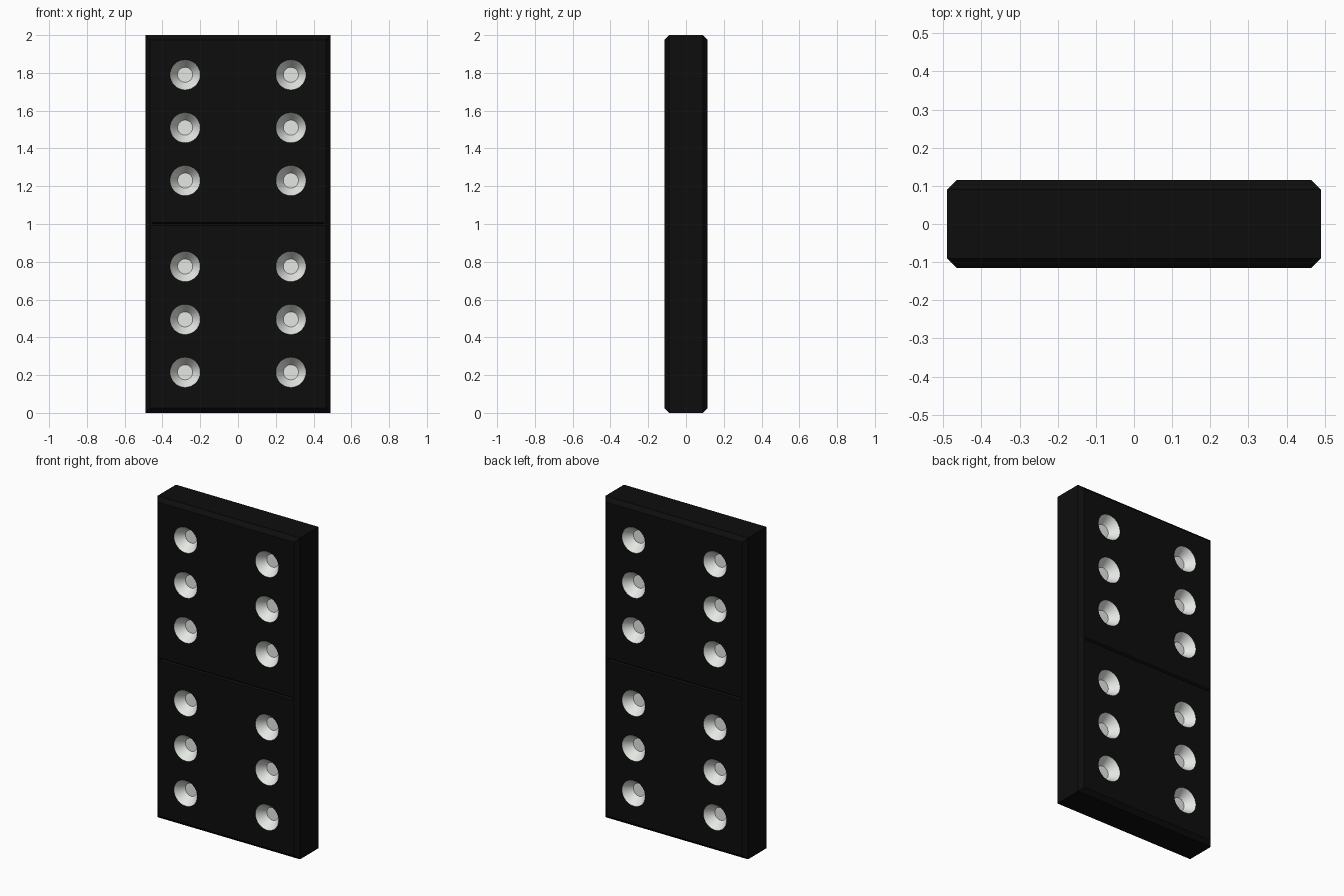
import bpy, bmesh, math
from mathutils import Matrix, Vector

if "Cube" in bpy.data.objects:
    bpy.data.objects.remove(bpy.data.objects["Cube"])

W, D, H, CH = 0.98, 0.23, 2.0, 0.025      # tile size and chamfer
R_OUT, R_IN, DEPTH = 0.08, 0.04, 0.055    # pip rim, floor and depth
OVER = 0.01                               # how far cutters stick out


def material(name, rgb):
    m = bpy.data.materials.new(name)
    m.diffuse_color = (*rgb, 1)
    m.use_nodes = True
    m.node_tree.nodes["Principled BSDF"].inputs["Base Color"].default_value = m.diffuse_color
    return m


black = material("black", (0.004, 0.004, 0.004))
white = material("off_white", (0.78, 0.81, 0.77))


def make_object(name, bm):
    bmesh.ops.recalc_face_normals(bm, faces=bm.faces[:])
    me = bpy.data.meshes.new(name)
    bm.to_mesh(me)
    bm.free()
    me.materials.append(black)
    me.materials.append(white)
    ob = bpy.data.objects.new(name, me)
    bpy.context.collection.objects.link(ob)
    return ob


# Tile: a slab chamfered around its front and back faces only
bm = bmesh.new()
bmesh.ops.create_cube(bm, size=1, matrix=Matrix.Translation((0, 0, H / 2))
                      @ Matrix.Diagonal((W, D, H, 1)))
rims = [e for e in bm.edges if abs(e.verts[0].co.y - e.verts[1].co.y) < 1e-4]
bmesh.ops.bevel(bm, geom=rims, offset=CH, offset_type='OFFSET', segments=1,
                affect='EDGES', profile=0.5)
tile = make_object("domino_tile", bm)

# Cutters: cone pips and a shallow dividing groove on both faces
bm = bmesh.new()
slope = (R_OUT - R_IN) / DEPTH
length = DEPTH + OVER
for side in (-1, 1):
    turn = Matrix.Rotation(side * math.pi / 2, 4, 'X')   # cone's narrow end inward
    for x in (-0.28, 0.28):
        for centre in (0.495, 1.51):
            for step in (-0.28, 0, 0.28):
                y = side * (D / 2 + OVER - length / 2)
                bmesh.ops.create_cone(
                    bm, cap_ends=True, segments=32,
                    radius1=R_IN, radius2=R_OUT + slope * OVER, depth=length,
                    matrix=Matrix.Translation((x, y, centre + step))
                    @ turn.inverted())
for f in bm.faces:
    f.material_index = 1
for side in (-1, 1):
    ends = []
    for x in (-0.455, 0.455):
        ends.append([bm.verts.new((x, side * (D / 2 + dy), 1 + dz))
                     for dy, dz in ((-0.01, 0), (0.01, -0.016), (0.01, 0.016))])
    a, b = ends
    bm.faces.new(a)
    bm.faces.new(b[::-1])
    for i in range(3):
        j = (i + 1) % 3
        bm.faces.new((a[i], b[i], b[j], a[j]))
cutter = make_object("pip_and_groove_cutter", bm)
cutter.hide_render = True

# Carve the pips and groove, then discard the cutter
bpy.context.view_layer.objects.active = tile
tile.select_set(True)
mod = tile.modifiers.new("carve", 'BOOLEAN')
mod.operation = 'DIFFERENCE'
mod.solver = 'EXACT'
mod.object = cutter
bpy.ops.object.modifier_apply(modifier=mod.name)
bpy.data.objects.remove(cutter, do_unlink=True)

bpy.ops.object.shade_smooth_by_angle(angle=math.radians(25))
